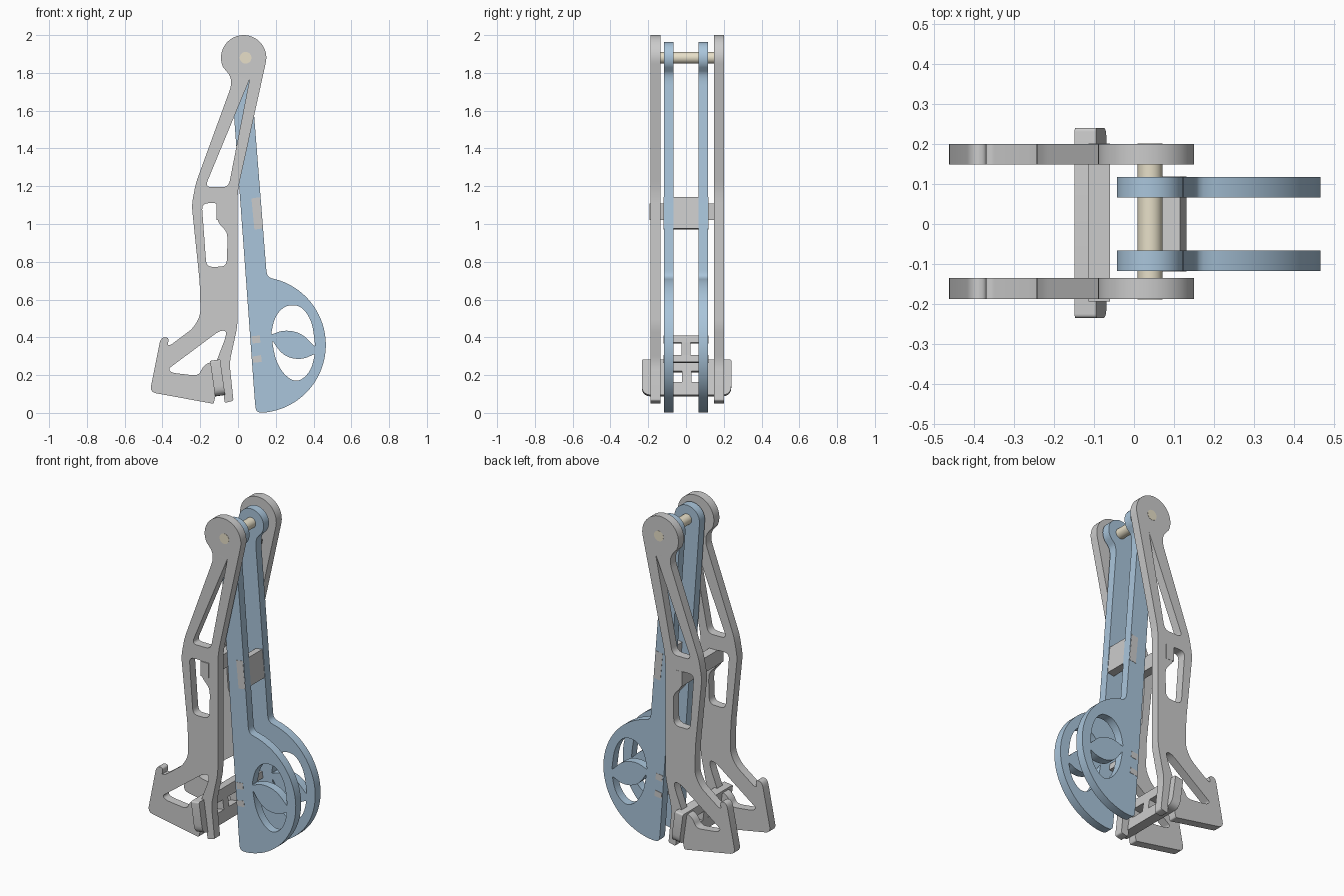
import bpy, bmesh
from math import radians, sin, cos
from mathutils import Matrix, Vector

if "Cube" in bpy.data.objects:
    bpy.data.objects.remove(bpy.data.objects["Cube"])


def material(name, rgb):
    m = bpy.data.materials.new(name)
    m.diffuse_color = (*rgb, 1)
    m.use_nodes = True
    m.node_tree.nodes["Principled BSDF"].inputs["Base Color"].default_value = m.diffuse_color
    return m


BLUE = material("blue", (0.40, 0.56, 0.71))
CREAM = material("cream", (0.80, 0.74, 0.58))


def arc(cx, cz, r, a0, a1, n):
    """Points on an arc, angles in degrees."""
    angles = [radians(a0 + (a1 - a0) * i / n) for i in range(n + 1)]
    return [(cx + r * cos(a), cz + r * sin(a), 0) for a in angles]


def rounded(points, r):
    """Round polygon corners; a third value on a point overrides r."""
    out = []
    n = len(points)
    for i, p in enumerate(points):
        rad = p[2] if len(p) > 2 else r
        b = Vector(p[:2])
        a, c = Vector(points[i - 1][:2]), Vector(points[(i + 1) % n][:2])
        if rad == 0:
            out.append(b)
            continue
        s = b + (a - b).normalized() * min(rad, (a - b).length * 0.49)
        e = b + (c - b).normalized() * min(rad, (c - b).length * 0.49)
        for k in range(6):
            t = k / 5
            out.append(s * (1 - t) ** 2 + b * 2 * t * (1 - t) + e * t * t)
    return out


FRONT = Matrix.Rotation(radians(90), 4, 'X')


def plate(name, loops, half, matrix, mat=None):
    """Extrude a filled profile (outline plus holes) both ways."""
    cu = bpy.data.curves.new(name, 'CURVE')
    cu.dimensions, cu.fill_mode, cu.extrude = '2D', 'BOTH', half
    for pts in loops:
        sp = cu.splines.new('POLY')
        sp.points.add(len(pts) - 1)
        for q, p in zip(sp.points, pts):
            q.co = (p[0], p[1], 0, 1)
        sp.use_cyclic_u = True
    ob = bpy.data.objects.new(name, cu)
    bpy.context.collection.objects.link(ob)
    bpy.ops.object.select_all(action='DESELECT')
    ob.select_set(True)
    bpy.context.view_layer.objects.active = ob
    bpy.ops.object.convert(target='MESH')
    ob = bpy.context.object
    ob.name = name
    ob.data.transform(matrix)
    bm = bmesh.new()
    bm.from_mesh(ob.data)
    bmesh.ops.remove_doubles(bm, verts=bm.verts, dist=1e-5)
    bmesh.ops.recalc_face_normals(bm, faces=bm.faces)
    bm.to_mesh(ob.data)
    bm.free()
    ob.data.materials.clear()
    if mat:
        ob.data.materials.append(mat)
    bpy.ops.object.shade_smooth_by_angle(angle=radians(30))
    return ob


def at_y(y):
    return Matrix.Translation((0, y, 0)) @ FRONT


# Grey side frames: round head, bent leg, hooked foot
grey_outline = arc(0.03, 1.88, 0.12, -15, 205, 32) + [
    (-0.04, 1.785), (-0.034, 1.735), (-0.224, 1.215), (-0.245, 1.10),
    (-0.203, 0.695), (-0.198, 0.52), (-0.235, 0.45), (-0.356, 0.36, 0.01),
    (-0.372, 0.36, 0.005), (-0.365, 0.40), (-0.409, 0.40), (-0.467, 0.11),
    (-0.129, 0.048, 0.01), (-0.119, 0.09, 0.01), (-0.145, 0.255, 0.01),
    (-0.15, 0.27, 0.015), (-0.187, 0.244), (-0.208, 0.196), (-0.351, 0.212),
    (-0.369, 0.233, 0.015), (-0.098, 0.435), (-0.061, 0.435, 0.02),
    (-0.066, 0.398), (-0.113, 0.276, 0.005), (-0.092, 0.265, 0.01),
    (-0.071, 0.053, 0.01), (-0.024, 0.064, 0.01), (-0.045, 0.265),
    (-0.003, 0.46), (-0.003, 1.14), (0.003, 1.20)]
grey_upper_hole = [(0.061, 1.765, 0.005), (-0.05, 1.195), (-0.175, 1.195)]
grey_lower_hole = [(-0.192, 1.11), (-0.113, 1.11, 0.01), (-0.111, 1.012),
                   (-0.063, 0.965), (-0.055, 0.93), (-0.06, 0.775),
                   (-0.167, 0.772)]
grey_loops = [rounded(p, 0.035) for p in
              (grey_outline, grey_upper_hole, grey_lower_hole)]
for side, y in (("front", -0.161), ("back", 0.174)):
    plate("outer_frame_" + side, grey_loops, 0.026, at_y(y))

# Blue side frames: straight arm with a pierced half-round end
blue_outline = arc(0.04, 1.88, 0.083, -38, 184, 28) + [
    (0.09, 0.05), (0.096, 0.003)]
blue_outline += arc(0.105, 0.36, 0.36, -84, 79, 40) + [
    (0.152, 0.73, 0.03), (0.082, 1.618), (0.068, 1.79)]
blue_upper_hole = [(0.175, 0.414, 0.01), (0.193, 0.504), (0.235, 0.557),
                   (0.282, 0.573), (0.34, 0.562), (0.393, 0.483),
                   (0.409, 0.35, 0.01), (0.335, 0.424), (0.245, 0.44)]
blue_lower_hole = [(0.18, 0.385, 0.01), (0.23, 0.313), (0.288, 0.286),
                   (0.351, 0.286), (0.407, 0.313, 0.01), (0.388, 0.228),
                   (0.34, 0.175), (0.293, 0.167), (0.24, 0.207),
                   (0.198, 0.281)]
blue_loops = [rounded(blue_outline, 0.06), rounded(blue_upper_hole, 0.2),
              rounded(blue_lower_hole, 0.2)]
for side, y in (("front", -0.092), ("back", 0.092)):
    plate("inner_arm_" + side, blue_loops, 0.0255, at_y(y), BLUE)

# Pivot pin
plate("pivot_pin", [arc(0.04, 1.88, 0.031, 0, 352.5, 47)], 0.1945,
      at_y(0.0065), CREAM)

# Cross ties joining the blue arms, slanted with the arms
ties = {
    "arm_tie_upper": ([(0.071, 1.135), (0.115, 1.142), (0.131, 0.977),
                       (0.087, 0.97)], 0.119),
    "arm_tie_middle": ([(0.071, 0.405), (0.115, 0.41), (0.119, 0.372),
                        (0.077, 0.367)], 0.119),
    "arm_tie_lower": ([(0.077, 0.298), (0.122, 0.306), (0.126, 0.27),
                       (0.079, 0.265)], 0.119),
    "arm_tie_post": ([(0.077, 0.375), (0.117, 0.38), (0.121, 0.295),
                      (0.081, 0.29)], 0.024),
}
for name, (pts, half) in ties.items():
    plate(name, [pts], half, FRONT)

# Cross bar between the outer frames
plate("frame_crossbar", [[(-0.113, 1.02), (-0.06, 1.02), (-0.06, 1.108),
                          (-0.113, 1.108)]], 0.197, at_y(0.004))

# Tilted ladder-shaped clip set through the feet slots
clip = rounded([(-0.237, -0.095, 0.05), (0.237, -0.095, 0.05),
                (0.237, 0.095, 0.01), (-0.237, 0.095, 0.01)], 0.02)
windows = [[(s * a, z) for a, z in ((0.025, -0.025), (0.11, -0.025),
                                    (0.11, 0.032), (0.025, 0.032))]
           for s in (-1, 1)]
plate("foot_clip", [clip] + windows, 0.027,
      Matrix.Translation((-0.108, 0.003, 0.185))
      @ Matrix.Rotation(radians(-8), 4, 'Y')
      @ Matrix.Rotation(radians(90), 4, 'Z') @ FRONT)
